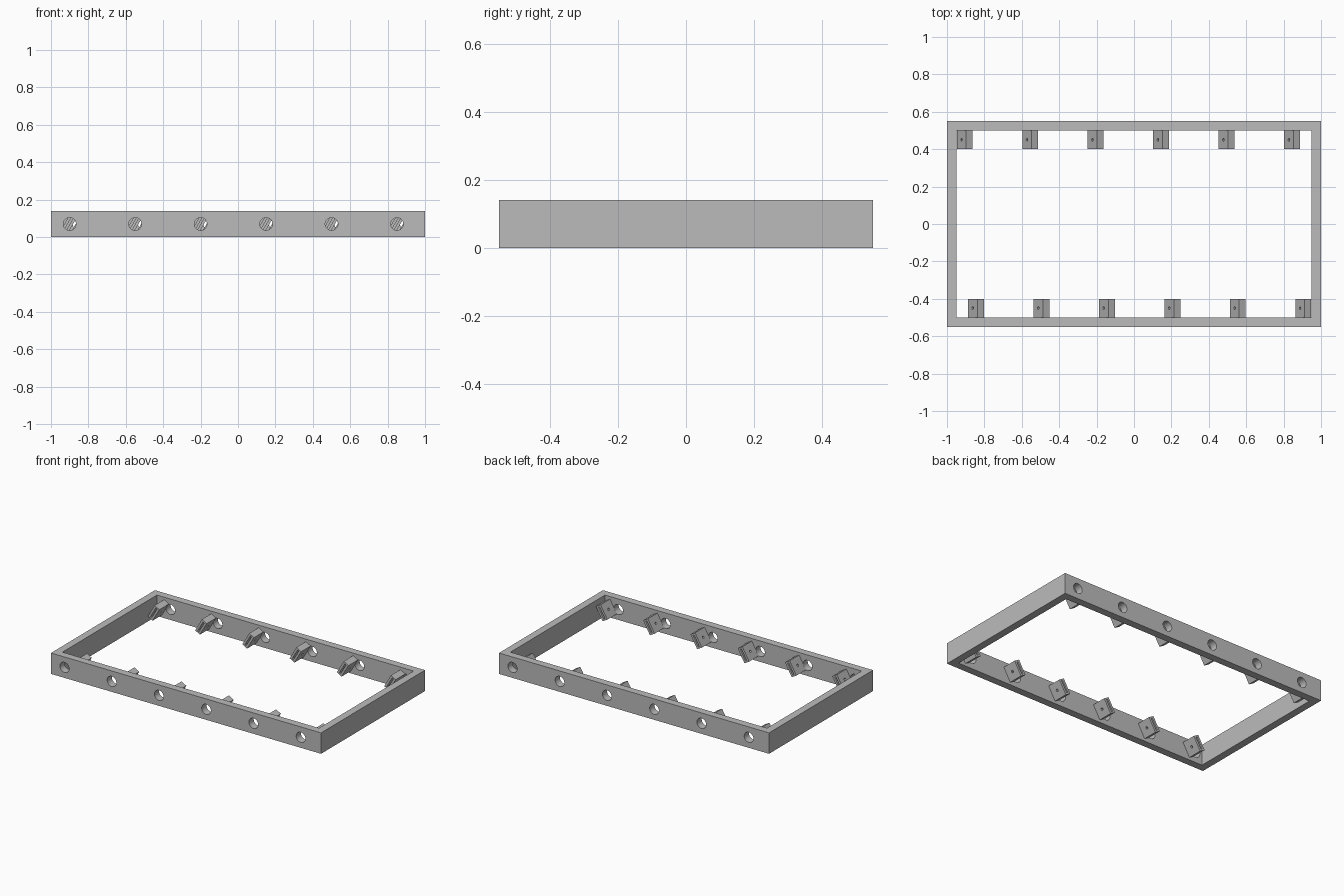
import bpy, bmesh, math
from mathutils import Matrix, Vector

if "Cube" in bpy.data.objects:
    bpy.data.objects.remove(bpy.data.objects["Cube"])

grey = bpy.data.materials.new("mid_grey")
grey.use_nodes = True
grey.diffuse_color = (0.5, 0.5, 0.5, 1)
grey.node_tree.nodes["Principled BSDF"].inputs["Base Color"].default_value = grey.diffuse_color

PITCH, COUNT = 0.35, 6
LENGTH, WIDTH, HEIGHT, WALL = 2.0, 1.1, 0.14, 0.05


def add_box(bm, size, centre):
    matrix = Matrix.Translation(centre) @ Matrix.Diagonal((*size, 1))
    bmesh.ops.create_cube(bm, size=1, matrix=matrix)


def add_rod(bm, radius, depth, matrix, sides=32):
    bmesh.ops.create_cone(bm, cap_ends=True, segments=sides, radius1=radius,
                          radius2=radius, depth=depth, matrix=matrix)


def make_object(name, bm):
    mesh = bpy.data.meshes.new(name)
    bm.to_mesh(mesh)
    bm.free()
    mesh.materials.append(grey)
    obj = bpy.data.objects.new(name, mesh)
    bpy.context.collection.objects.link(obj)
    return obj


def cut(obj, cutter_bm):
    """Subtract the cutter shapes and bake the result into the mesh."""
    cutter = make_object("cutter", cutter_bm)
    cutter.hide_render = True
    mod = obj.modifiers.new("cut", "BOOLEAN")
    mod.operation, mod.solver, mod.object = "DIFFERENCE", "EXACT", cutter
    mod.use_self = True
    bpy.context.view_layer.update()
    baked = bpy.data.meshes.new_from_object(
        obj.evaluated_get(bpy.context.evaluated_depsgraph_get()))
    obj.modifiers.clear()
    obj.data = baked
    bpy.data.objects.remove(cutter)


# Rectangular frame: open centre and a row of round holes in each long wall
bm = bmesh.new()
add_box(bm, (LENGTH, WIDTH, HEIGHT), (0, 0, HEIGHT / 2))
frame = make_object("frame", bm)

bm = bmesh.new()
add_box(bm, (LENGTH - 2 * WALL, WIDTH - 2 * WALL, 1), (0, 0, 0))
cut(frame, bm)

bm = bmesh.new()
for side, start in ((-1, -0.9), (1, -0.85)):
    for i in range(COUNT):
        place = Matrix.Translation((start + i * PITCH, side * (WIDTH - WALL) / 2, HEIGHT / 2))
        add_rod(bm, 0.034, 0.08, place @ Matrix.Rotation(math.pi / 2, 4, "X"))
cut(frame, bm)

# Bracket: thick square plate with a pin hole and a slot open at its inner end
bm = bmesh.new()
add_box(bm, (0.1, 0.1, 0.04), (0, 0, 0))
bracket = make_object("bracket", bm)

bm = bmesh.new()
add_box(bm, (0.08, 0.1, 0.01), (0, 0.02, 0))
cut(bracket, bm)

bm = bmesh.new()
add_rod(bm, 0.008, 0.1, Matrix.Identity(4), 16)
cut(bracket, bm)
bracket_mesh = bracket.data
bpy.data.objects.remove(bracket)

# Tilted brackets beside the holes, slots facing the middle of the frame
tilt = Matrix.Rotation(math.radians(-60), 4, "Y")
for row, side, start in (("front", -1, -0.845), ("back", 1, -0.905)):
    facing = Matrix.Identity(4) if side < 0 else Matrix.Rotation(math.pi, 4, "X")
    for i in range(COUNT):
        obj = bpy.data.objects.new(f"{row}_bracket_{i + 1}", bracket_mesh)
        bpy.context.collection.objects.link(obj)
        spot = Vector((start + i * PITCH, side * (WIDTH / 2 - WALL - 0.05), HEIGHT / 2))
        obj.matrix_world = Matrix.Translation(spot) @ tilt @ facing
